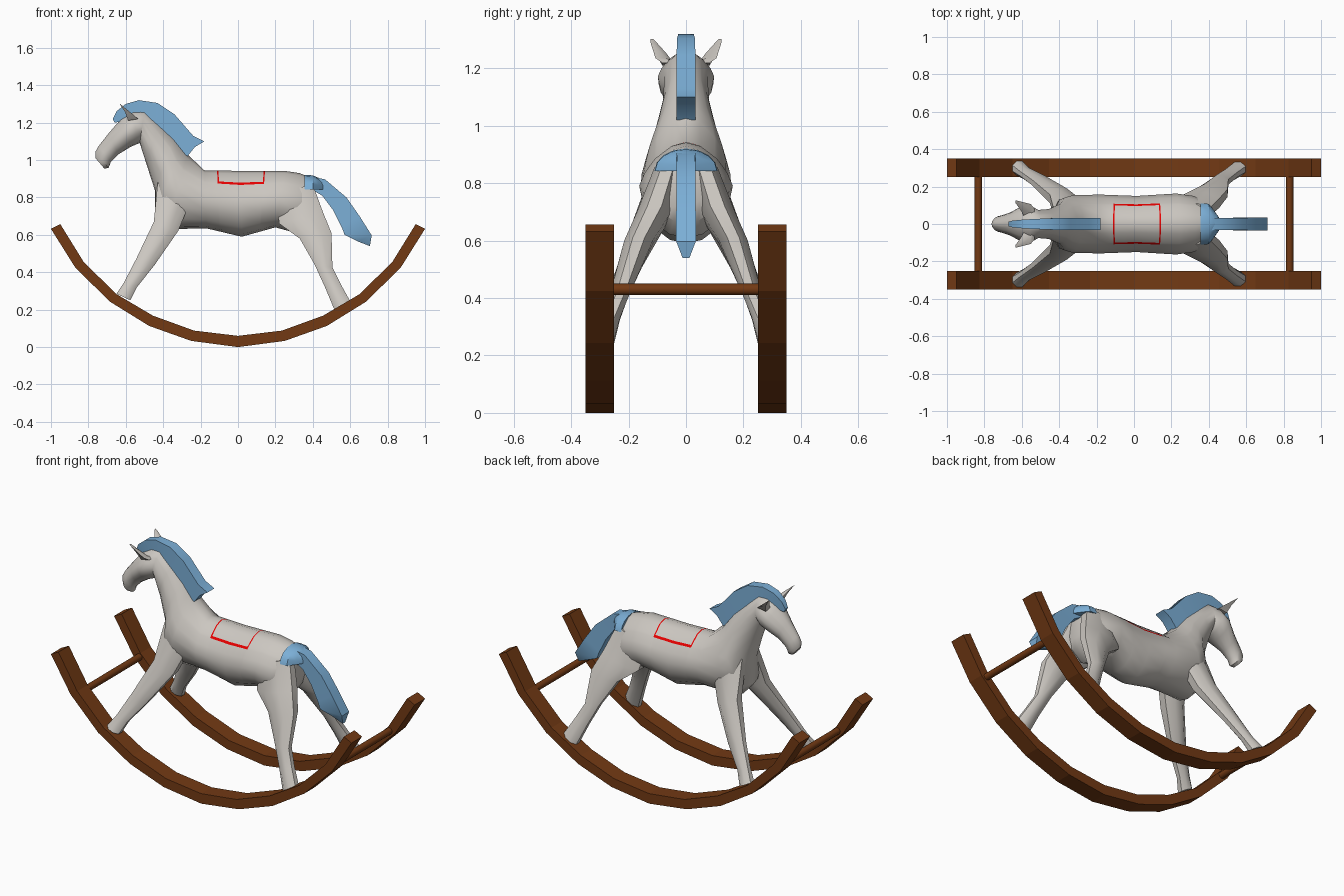
import bpy, bmesh, math
from mathutils import Vector


def material(name, rgb):
    m = bpy.data.materials.new(name)
    m.diffuse_color = (*rgb, 1)
    return m


GREY = material("warm grey", (0.60, 0.57, 0.53))
BLUE = material("sky blue", (0.20, 0.43, 0.68))
BROWN = material("dark wood", (0.17, 0.042, 0.007))
RED = material("red trim", (1.0, 0.0, 0.0))


def finish(bm, name, mats, angle=None):
    bmesh.ops.recalc_face_normals(bm, faces=bm.faces)
    me = bpy.data.meshes.new(name)
    bm.to_mesh(me)
    bm.free()
    for m in mats:
        me.materials.append(m)
    ob = bpy.data.objects.new(name, me)
    bpy.context.collection.objects.link(ob)
    if angle:
        bpy.ops.object.select_all(action='DESELECT')
        ob.select_set(True)
        bpy.context.view_layer.objects.active = ob
        bpy.ops.object.shade_smooth_by_angle(angle=math.radians(angle))
    return ob


def loft_rings(name, rings, mats, angle=None, rule=None):
    bm = bmesh.new()
    vs = [[bm.verts.new(p) for p in r] for r in rings]
    n = len(vs[0])
    for i in range(len(vs) - 1):
        for j in range(n):
            k = (j + 1) % n
            f = bm.faces.new((vs[i][j], vs[i][k], vs[i + 1][k], vs[i + 1][j]))
            if rule:
                f.material_index = rule(i, j)
    bm.faces.new(vs[0])
    bm.faces.new(vs[-1])
    return finish(bm, name, mats, angle)


def ring(sec, degs, scale=1.0, egg=0.0):
    """Section between two side-view points: x1, z1, x2, z2, half width, y centre."""
    x1, z1, x2, z2, hw = sec[:5]
    yc = sec[5] if len(sec) > 5 else 0
    pts = []
    for d in degs:
        c, s = math.cos(math.radians(d)) * scale, math.sin(math.radians(d)) * scale
        pts.append(Vector(((x1 + x2) / 2 + (x1 - x2) / 2 * s,
                           yc + c * hw * (1 - egg * max(s, 0)),
                           (z1 + z2) / 2 + (z1 - z2) / 2 * s)))
    return pts


BOX = [45, 135, 225, 315]
OCT = [22.5 + 45 * i for i in range(8)]
half = [66, 40, 35, 18, 0, -22, -45, -68]
BODY = [90] + half + [-90] + [180 - d for d in reversed(half)]


def mix(a, b, t):
    return tuple(p + (q - p) * t for p, q in zip(a, b))


# Body, neck and head in one skin; narrow bands carry the saddle outline
rear, mid, fore = ((0.25, 0.942, 0.2, 0.64, 0.163), (0.01, 0.942, 0.02, 0.59, 0.15),
                   (-0.18, 0.945, -0.17, 0.635, 0.157))
sections = [
    (0.405, 0.87, 0.41, 0.72, 0.07), (0.39, 0.905, 0.39, 0.66, 0.115),
    (0.33, 0.93, 0.31, 0.61, 0.15), rear,
    mix(rear, mid, 0.44), mix(rear, mid, 0.47), mid,
    mix(mid, fore, 0.60), mix(mid, fore, 0.64), fore,
    (-0.27, 1.03, -0.38, 0.63, 0.155), (-0.30, 1.07, -0.445, 0.70, 0.14),
    (-0.34, 1.12, -0.445, 0.84, 0.108), (-0.42, 1.20, -0.49, 0.98, 0.08),
    (-0.50, 1.265, -0.525, 1.09, 0.075), (-0.56, 1.26, -0.54, 1.085, 0.098),
    (-0.625, 1.22, -0.575, 1.07, 0.095), (-0.69, 1.145, -0.64, 1.03, 0.06),
    (-0.745, 1.075, -0.68, 0.99, 0.045), (-0.762, 1.045, -0.692, 0.957, 0.042),
    (-0.762, 1.01, -0.715, 0.955, 0.028)]


def saddle_rule(i, j):
    n = len(BODY)
    j = min(j, n - 1 - j)
    if j == 2 and 4 <= i <= 7:
        return 1
    return 1 if i in (4, 7) and j < 2 else 0


loft_rings("horse_body", [ring(s, BODY, 1, 0.25) for s in sections],
           [GREY, RED], 40, saddle_rule)

# Legs and ears, mirrored left and right
front_leg = [(-0.43, 0.88, -0.22, 0.86, 0.05, 0.06), (-0.45, 0.67, -0.32, 0.62, 0.055, 0.135),
             (-0.545, 0.47, -0.445, 0.44, 0.035, 0.222), (-0.61, 0.345, -0.54, 0.32, 0.03, 0.27),
             (-0.65, 0.285, -0.575, 0.25, 0.038, 0.298)]
hind_leg = [(0.20, 0.82, 0.40, 0.87, 0.05, 0.06), (0.22, 0.66, 0.455, 0.72, 0.06, 0.11),
            (0.33, 0.58, 0.50, 0.61, 0.05, 0.165), (0.41, 0.44, 0.505, 0.425, 0.035, 0.225),
            (0.465, 0.32, 0.55, 0.335, 0.032, 0.262), (0.515, 0.20, 0.60, 0.245, 0.038, 0.295)]
ear = [(-0.59, 1.21, -0.53, 1.22, 0.025, 0.06), (-0.605, 1.255, -0.55, 1.235, 0.02, 0.088),
       (-0.635, 1.303, -0.622, 1.293, 0.006, 0.119)]
for side, s in (("left", 1), ("right", -1)):
    for part, secs in (("front_leg", front_leg), ("hind_leg", hind_leg), ("ear", ear)):
        degs, sc = (BOX, 1.3) if part == "ear" else (OCT, 1.08)
        rings = [[Vector((p.x, p.y * s, p.z)) for p in ring(q, degs, sc)] for q in secs]
        loft_rings(f"{side}_{part}", rings, [GREY], 40)

# Mane
mane = [(-0.67, 1.22, -0.66, 1.20, 0.012), (-0.65, 1.26, -0.60, 1.21, 0.018),
        (-0.60, 1.30, -0.56, 1.22, 0.023), (-0.53, 1.32, -0.50, 1.23, 0.027),
        (-0.43, 1.305, -0.44, 1.18, 0.031), (-0.34, 1.245, -0.36, 1.09, 0.033),
        (-0.24, 1.13, -0.27, 1.02, 0.033), (-0.18, 1.10, -0.23, 1.07, 0.033)]
loft_rings("mane", [ring(s, BOX, math.sqrt(2)) for s in mane], [BLUE], 30)

# Tail with its wide root over the rump
tail = [(0.37, 0.915, 0.38, 0.85, 0.035), (0.465, 0.897, 0.45, 0.81, 0.032),
        (0.58, 0.80, 0.51, 0.73, 0.033), (0.65, 0.70, 0.555, 0.64, 0.034),
        (0.715, 0.597, 0.57, 0.60, 0.034), (0.705, 0.54, 0.64, 0.565, 0.012)]
loft_rings("tail", [ring(s, BOX, math.sqrt(2)) for s in tail], [BLUE], 30)
root = [(math.cos(math.pi * i / 8), math.sin(math.pi * i / 8)) for i in range(9)]
loft_rings("tail_root", [[Vector((x, c * w, 0.843 + s * h)) for c, s in root]
                         for x, w, h in ((0.355, 0.11, 0.078), (0.40, 0.108, 0.075),
                                         (0.43, 0.07, 0.062), (0.455, 0.034, 0.05))],
           [BLUE], 35)

# Rockers: curved runners from half a profile, mirrored in x
lower = [(0, 0), (0.25, 0.033), (0.475, 0.113), (0.685, 0.243), (0.87, 0.425), (1.0, 0.632)]
upper = [(0, 0.06), (0.235, 0.088), (0.455, 0.168), (0.65, 0.283), (0.825, 0.455), (0.95, 0.657)]
pairs = [((-a[0], a[1]), (-b[0], b[1])) for a, b in zip(lower[:0:-1], upper[:0:-1])]
pairs += list(zip(lower, upper))
for side, y0, y1 in (("left", 0.25, 0.35), ("right", -0.35, -0.25)):
    loft_rings(f"{side}_rocker",
               [[Vector((a[0], y0, a[1])), Vector((a[0], y1, a[1])),
                 Vector((b[0], y1, b[1])), Vector((b[0], y0, b[1]))] for a, b in pairs],
               [BROWN])

# Crossbars joining the rockers
for name, x in (("front_crossbar", -0.832), ("rear_crossbar", 0.832)):
    loft_rings(name, [[Vector((x + 0.02 * math.cos(math.tau * i / 12), y,
                               0.43 + 0.02 * math.sin(math.tau * i / 12)))
                       for i in range(12)] for y in (-0.26, 0.26)], [BROWN], 40)
